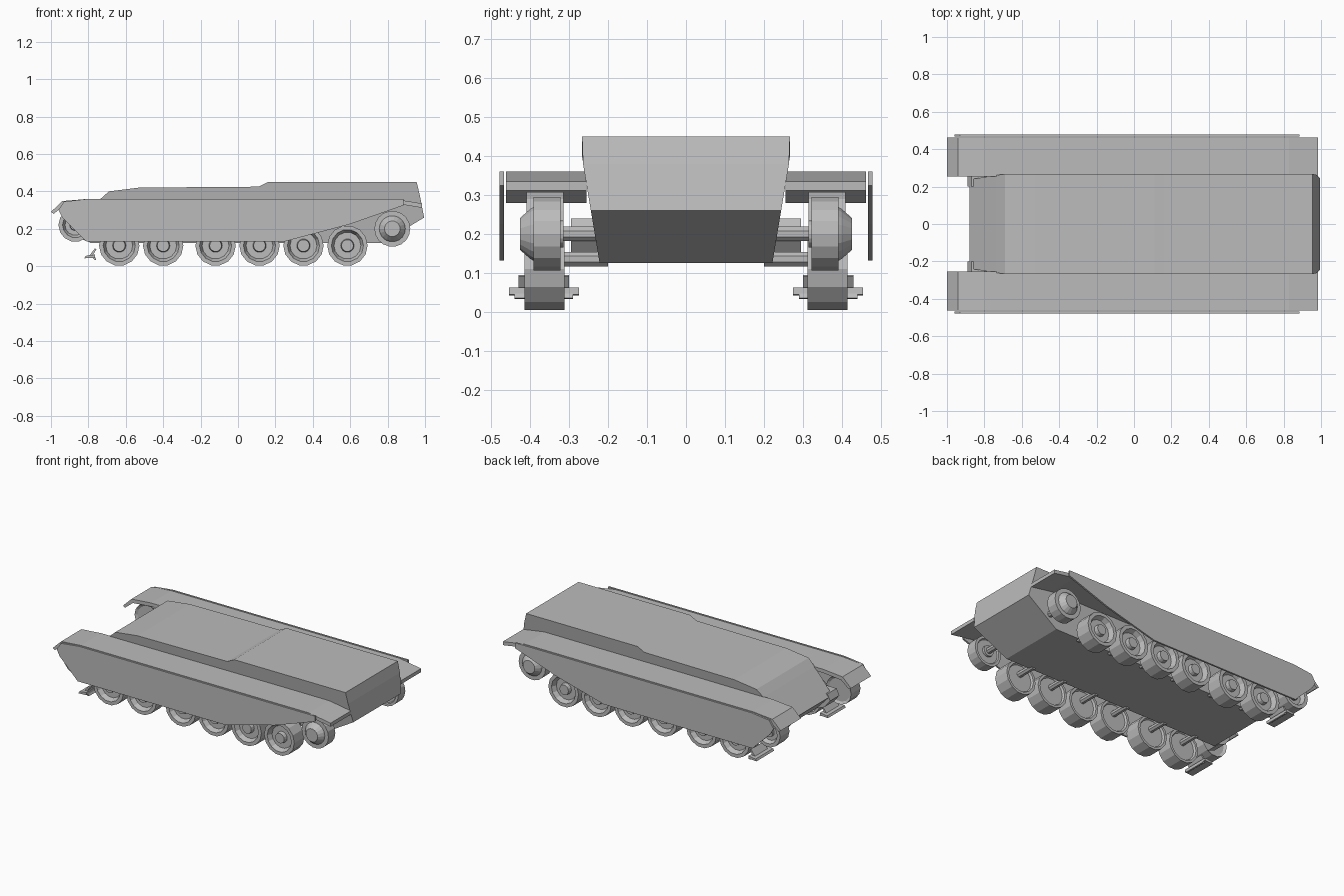
import bpy, bmesh, math
from mathutils import Matrix

grey = bpy.data.materials.new("plain_grey")
grey.diffuse_color = (0.5, 0.5, 0.5, 1)


def finish(name, bm):
    bmesh.ops.recalc_face_normals(bm, faces=bm.faces)
    me = bpy.data.meshes.new(name)
    bm.to_mesh(me)
    bm.free()
    me.materials.append(grey)
    ob = bpy.data.objects.new(name, me)
    bpy.context.collection.objects.link(ob)
    return ob


def extrude_xz(name, pts, y0, y1):
    """Side profile in x/z, stretched from y0 to y1."""
    bm = bmesh.new()
    a = [bm.verts.new((x, y0, z)) for x, z in pts]
    b = [bm.verts.new((x, y1, z)) for x, z in pts]
    bm.faces.new(a)
    bm.faces.new(b[::-1])
    n = len(pts)
    for i in range(n):
        j = (i + 1) % n
        bm.faces.new((a[i], b[i], b[j], a[j]))
    return finish(name, bm)


def lathe_y(name, prof, x, z, side, sides=14):
    """Revolve a closed (radius, y) outline about a sideways axle."""
    bm = bmesh.new()
    rings = []
    for r, y in prof:
        if r == 0:
            rings.append([bm.verts.new((x, side * y, z))] * sides)
        else:
            rings.append([bm.verts.new((x + r * math.sin(t), side * y, z + r * math.cos(t)))
                          for t in (2 * math.pi * (k + 0.5) / sides for k in range(sides))])
    for a, b in zip(rings, rings[1:]):
        for k in range(sides):
            m = (k + 1) % sides
            vs = list(dict.fromkeys((a[k], a[m], b[m], b[k])))
            bm.faces.new(vs)
    return finish(name, bm)


# hull: side profile, with walls leaning inward towards the belly
hull = extrude_xz("hull", [
    (-0.88, 0.22), (-0.735, 0.36), (-0.69, 0.40), (-0.53, 0.42), (0.11, 0.425),
    (0.16, 0.45), (0.955, 0.45), (0.972, 0.38), (0.995, 0.26), (0.77, 0.125),
    (-0.79, 0.125)], -1, 1)
for v in hull.data.vertices:
    half = 0.222 + 0.045 * min(1, (v.co.z - 0.125) / 0.27)
    v.co.y *= half

# wheel outlines: (radius, distance from the centre line)
ROAD = [(0, 0.325), (0.085, 0.325), (0.092, 0.312), (0.108, 0.312), (0.108, 0.415),
        (0.086, 0.415), (0.072, 0.385), (0.036, 0.385), (0.032, 0.41), (0, 0.41)]
DRIVE = [(0, 0.315), (0.035, 0.315), (0.035, 0.33), (0.075, 0.33), (0.08, 0.322),
         (0.096, 0.322), (0.096, 0.392), (0.07, 0.392), (0.065, 0.40), (0.042, 0.426), (0, 0.426)]
IDLER = [(0, 0.325), (0.075, 0.325), (0.09, 0.315), (0.09, 0.41), (0.068, 0.41),
         (0.055, 0.385), (0.03, 0.385), (0.028, 0.40), (0, 0.40)]
AXLE = [(0, 0.2), (0.02, 0.2), (0.02, 0.34), (0, 0.34)]

for s, tag in ((-1, "near"), (1, "far")):
    # mudguard over the running gear
    extrude_xz("mudguard_" + tag, [
        (-1.0, 0.29), (-0.94, 0.348), (-0.80, 0.36), (0.83, 0.36), (0.985, 0.335),
        (0.985, 0.312), (0.83, 0.337), (-0.80, 0.337), (-0.93, 0.325), (-0.985, 0.28)],
        s * 0.255, s * 0.462)
    # side skirt
    extrude_xz("side_skirt_" + tag, [
        (-0.96, 0.30), (-0.93, 0.345), (-0.80, 0.36), (0.885, 0.36), (0.885, 0.325),
        (0.60, 0.225), (0.25, 0.132), (-0.81, 0.132), (-0.94, 0.26)],
        s * 0.468, s * 0.479)
    # wheels and axles
    for i, x in enumerate((-0.635, -0.40, -0.12, 0.115, 0.35, 0.585)):
        lathe_y(f"road_wheel_{tag}_{i + 1}", ROAD, x, 0.11, s)
        lathe_y(f"wheel_axle_{tag}_{i + 1}", AXLE, x, 0.135, s, 8)
    lathe_y("rear_wheel_" + tag, DRIVE, 0.825, 0.20, s, 18)
    lathe_y("rear_axle_" + tag, AXLE, 0.825, 0.20, s, 8)
    lathe_y("front_wheel_" + tag, IDLER, -0.87, 0.22, s)
    # front wheel mount: a block on the hull wall
    extrude_xz("front_wheel_mount_" + tag, [
        (-0.89, 0.20), (-0.87, 0.24), (-0.80, 0.24), (-0.76, 0.18), (-0.80, 0.13), (-0.85, 0.15)],
        s * 0.20, s * 0.295)
    # loose track link hanging ahead of the wheels
    for part, pts, y0, y1 in (
            ("plate", [(-0.822, 0.042), (-0.815, 0.055), (-0.765, 0.062), (-0.763, 0.045)], 0.275, 0.455),
            ("rib", [(-0.80, 0.05), (-0.765, 0.095), (-0.757, 0.09), (-0.782, 0.05)], 0.30, 0.43),
            ("tooth", [(-0.785, 0.05), (-0.765, 0.05), (-0.757, 0.035), (-0.765, 0.033)], 0.29, 0.44)):
        extrude_xz(f"track_link_{part}_{tag}", pts, s * y0, s * y1)
